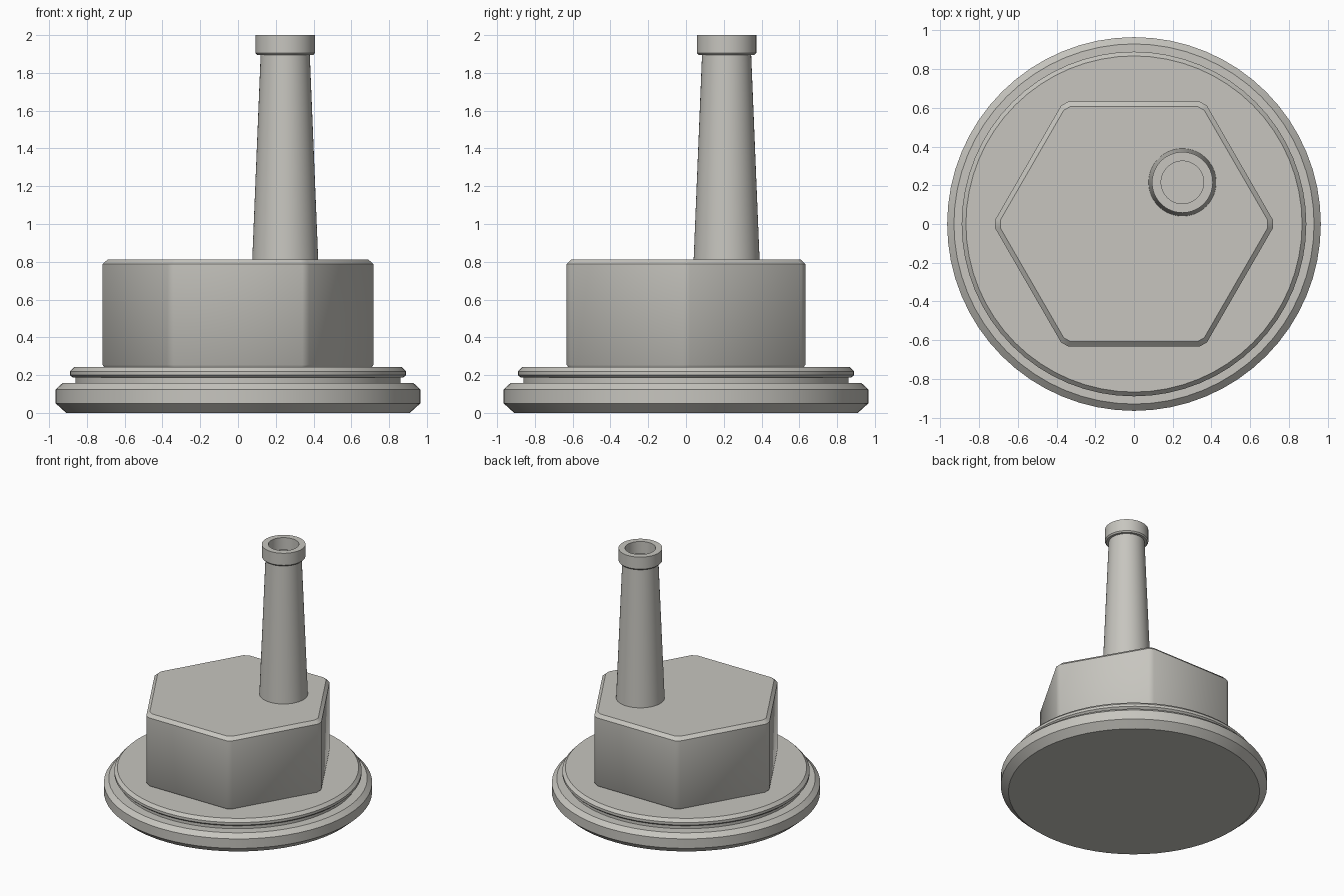
import bpy, bmesh, math

if "Cube" in bpy.data.objects:
    bpy.data.objects.remove(bpy.data.objects["Cube"])

# One warm grey for the whole model
grey = bpy.data.materials.new("warm grey")
grey.diffuse_color = (0.57, 0.56, 0.52, 1)
grey.use_nodes = True
grey.node_tree.nodes["Principled BSDF"].inputs["Base Color"].default_value = grey.diffuse_color


def circle(r, n=64):
    return [(r * math.cos(2 * math.pi * i / n), r * math.sin(2 * math.pi * i / n)) for i in range(n)]


def hexagon(apothem, cut=0.024):
    """Hexagon with points on the x axis and narrowly cut corners."""
    pts = []
    half = apothem * math.tan(math.pi / 6) - cut
    for k in range(6):
        a = math.pi / 6 + k * math.pi / 3
        for s in (-half, half):
            pts.append((apothem * math.cos(a) - s * math.sin(a),
                        apothem * math.sin(a) + s * math.cos(a)))
    return pts


def loft(name, profile, section, centre=(0, 0)):
    """Stack sections of (size, z) and close both ends."""
    bm = bmesh.new()
    rings = [[bm.verts.new((x + centre[0], y + centre[1], z)) for x, y in section(r)]
             for r, z in profile]
    for a, b in zip(rings, rings[1:]):
        n = len(a)
        for i in range(n):
            j = (i + 1) % n
            bm.faces.new((a[i], a[j], b[j], b[i]))
    bm.faces.new(rings[0][::-1])
    bm.faces.new(rings[-1])
    bmesh.ops.recalc_face_normals(bm, faces=bm.faces)
    me = bpy.data.meshes.new(name)
    bm.to_mesh(me)
    bm.free()
    me.materials.append(grey)
    ob = bpy.data.objects.new(name, me)
    bpy.context.collection.objects.link(ob)
    bpy.ops.object.select_all(action='DESELECT')
    ob.select_set(True)
    bpy.context.view_layer.objects.active = ob
    bpy.ops.object.shade_smooth_by_angle(angle=math.radians(35))
    return ob


# Round base with a groove under the upper rim
loft("base", [(0.91, 0), (0.965, 0.05), (0.965, 0.125), (0.93, 0.157),
              (0.86, 0.157), (0.86, 0.187), (0.875, 0.187), (0.89, 0.2),
              (0.89, 0.22), (0.868, 0.243)], circle)

# Hexagonal body with chamfered rims
loft("hex_body", [(0.622, 0.24), (0.632, 0.255), (0.632, 0.787), (0.608, 0.812)], hexagon)

# Tapered stem, off centre
stem = (0.25, 0.215)
loft("stem", [(0.175, 0.80), (0.13, 1.9)], circle, stem)

# Collar with a shallow round recess
loft("collar", [(0.13, 1.895), (0.148, 1.895), (0.157, 1.905), (0.157, 2.0),
                (0.11, 2.0), (0.11, 1.905)], circle, stem)
